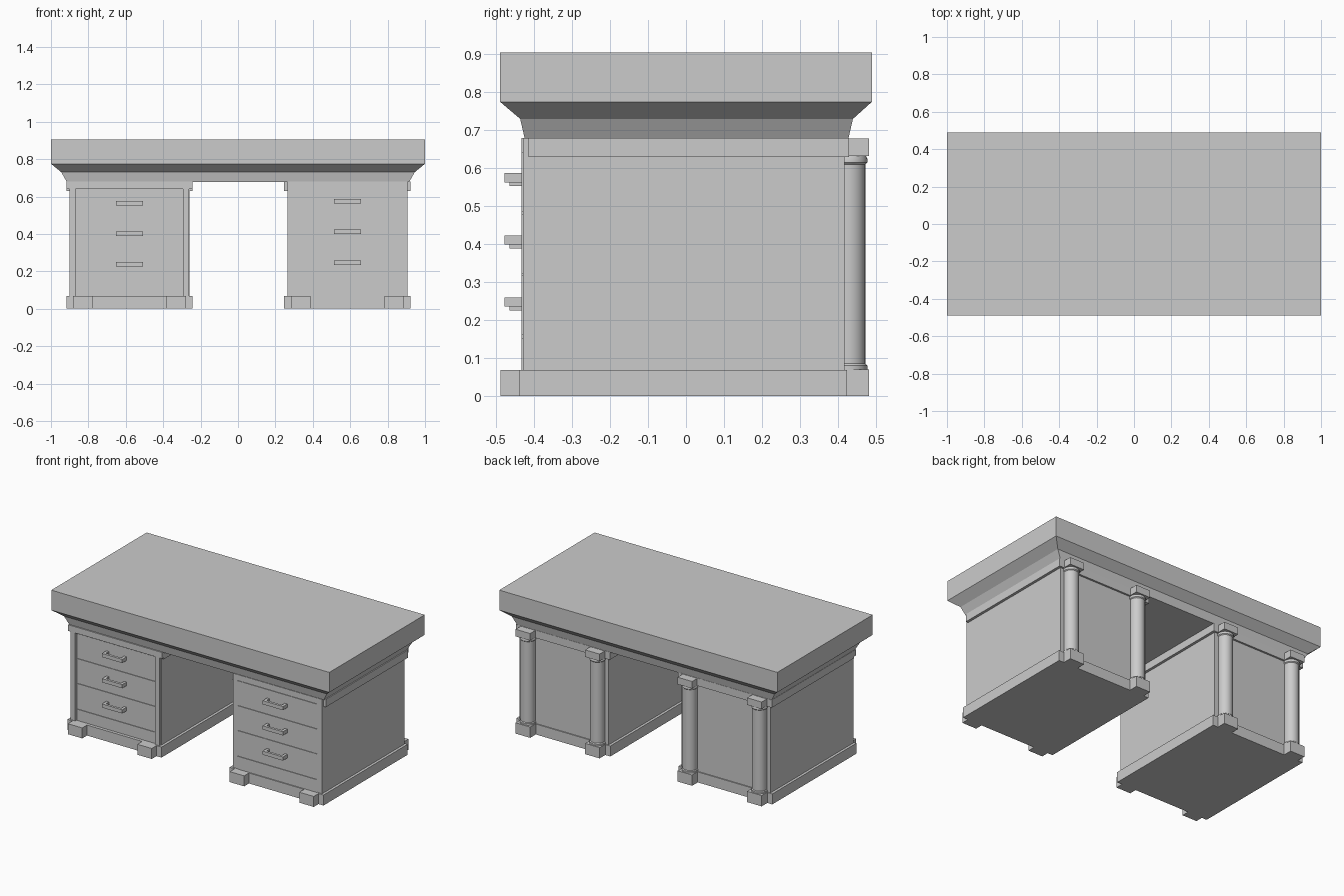
import bpy, bmesh, math

if "Cube" in bpy.data.objects:
    bpy.data.objects.remove(bpy.data.objects["Cube"])


def finish(name, bm):
    bmesh.ops.recalc_face_normals(bm, faces=bm.faces)
    me = bpy.data.meshes.new(name)
    bm.to_mesh(me)
    bm.free()
    ob = bpy.data.objects.new(name, me)
    bpy.context.collection.objects.link(ob)
    return ob


def stack(name, rings):
    """Closed solid through rectangular rings (x0, x1, y0, y1, z)."""
    bm = bmesh.new()
    loops = [[bm.verts.new(p) for p in
              ((a, c, z), (b, c, z), (b, d, z), (a, d, z))] for a, b, c, d, z in rings]
    for lo, hi in zip(loops, loops[1:]):
        for i in range(4):
            j = (i + 1) % 4
            bm.faces.new((lo[i], lo[j], hi[j], hi[i]))
    bm.faces.new(loops[0][::-1])
    bm.faces.new(loops[-1])
    return finish(name, bm)


def box(name, x0, x1, y0, y1, z0, z1):
    return stack(name, [(x0, x1, y0, y1, z0), (x0, x1, y0, y1, z1)])


def turned(name, x, y, profile, sides=24):
    """Turned column from (radius, z) points."""
    bm = bmesh.new()
    loops = [[bm.verts.new((x + r * math.cos(math.tau * i / sides),
                            y + r * math.sin(math.tau * i / sides), z))
              for i in range(sides)] for r, z in profile]
    for lo, hi in zip(loops, loops[1:]):
        for i in range(sides):
            j = (i + 1) % sides
            bm.faces.new((lo[i], lo[j], hi[j], hi[i]))
    bm.faces.new(loops[0][::-1])
    bm.faces.new(loops[-1])
    ob = finish(name, bm)
    bpy.context.view_layer.objects.active = ob
    ob.select_set(True)
    bpy.ops.object.shade_smooth_by_angle(angle=math.radians(30))
    ob.select_set(False)


def handle(name, x, front, z):
    """U-shaped pull: one bar and two posts in a single profile."""
    pts = [(-.073, 0), (-.073, -.045), (.073, -.045), (.073, 0),
           (.055, 0), (.055, -.029), (-.055, -.029), (-.055, 0)]
    bm = bmesh.new()
    lo = [bm.verts.new((x + px, front + py, z - .012)) for px, py in pts]
    hi = [bm.verts.new((x + px, front + py, z + .012)) for px, py in pts]
    bm.faces.new(lo)
    bm.faces.new(hi[::-1])
    for i in range(8):
        j = (i + 1) % 8
        bm.faces.new((lo[i], lo[j], hi[j], hi[i]))
    finish(name, bm)


# Desktop slab with the cove moulding beneath it
stack("desktop", [(-.915, .915, -.425, .428, .678), (-.945, .945, -.437, .44, .73),
                  (-1, 1, -.49, .49, .775), (-1, 1, -.49, .49, .905)])

column = [(.05, .07), (.05, .08), (.045, .085), (.045, .61), (.05, .615), (.05, .625), (.045, .635)]

# Pedestals: the left fronts sit slightly further back and lower
for side, cx, front, dz in (("left", -.58, -.42, -.01), ("right", .585, -.433, 0)):
    box(side + "_carcass", cx - .321, cx + .321, front + .004, .418, .01, .68)
    box(side + "_plinth", cx - .338, cx + .338, -.44, .425, 0, .068)
    box(side + "_cornice", cx - .338, cx + .338, -.415, .43, .63, .68)

    # Drawer fronts with narrow gaps, and their pulls
    for i in range(3):
        top = .642 + dz - i * .162
        box(f"{side}_drawer_{i + 1}", cx - .285, cx + .285, front, front + .03, top - .157, top)
        handle(f"{side}_handle_{i + 1}", cx, front, .575 + dz - i * .164)
    box(side + "_lower_panel", cx - .285, cx + .285, front, front + .03, .065, .151 + dz)

    # Front feet, rear columns with base and capital blocks
    for end, dx in (("a", -.25), ("b", .25)):
        x = cx + dx
        box(f"{side}_front_foot_{end}", x - .052, x + .052, -.489, -.43, 0, .068)
        box(f"{side}_column_base_{end}", x - .052, x + .052, .40, .483, 0, .07)
        box(f"{side}_column_capital_{end}", x - .052, x + .052, .40, .483, .632, .678)
        turned(f"{side}_column_{end}", x, .428, column)

# Rail above the left drawers, stiles framing them
box("left_front_rail", -.918, -.242, -.433, -.41, .64, .68)
box("left_inner_stile", -.294, -.262, -.433, -.41, .06, .65)
box("left_outer_stile", -.901, -.868, -.433, -.41, .06, .65)
